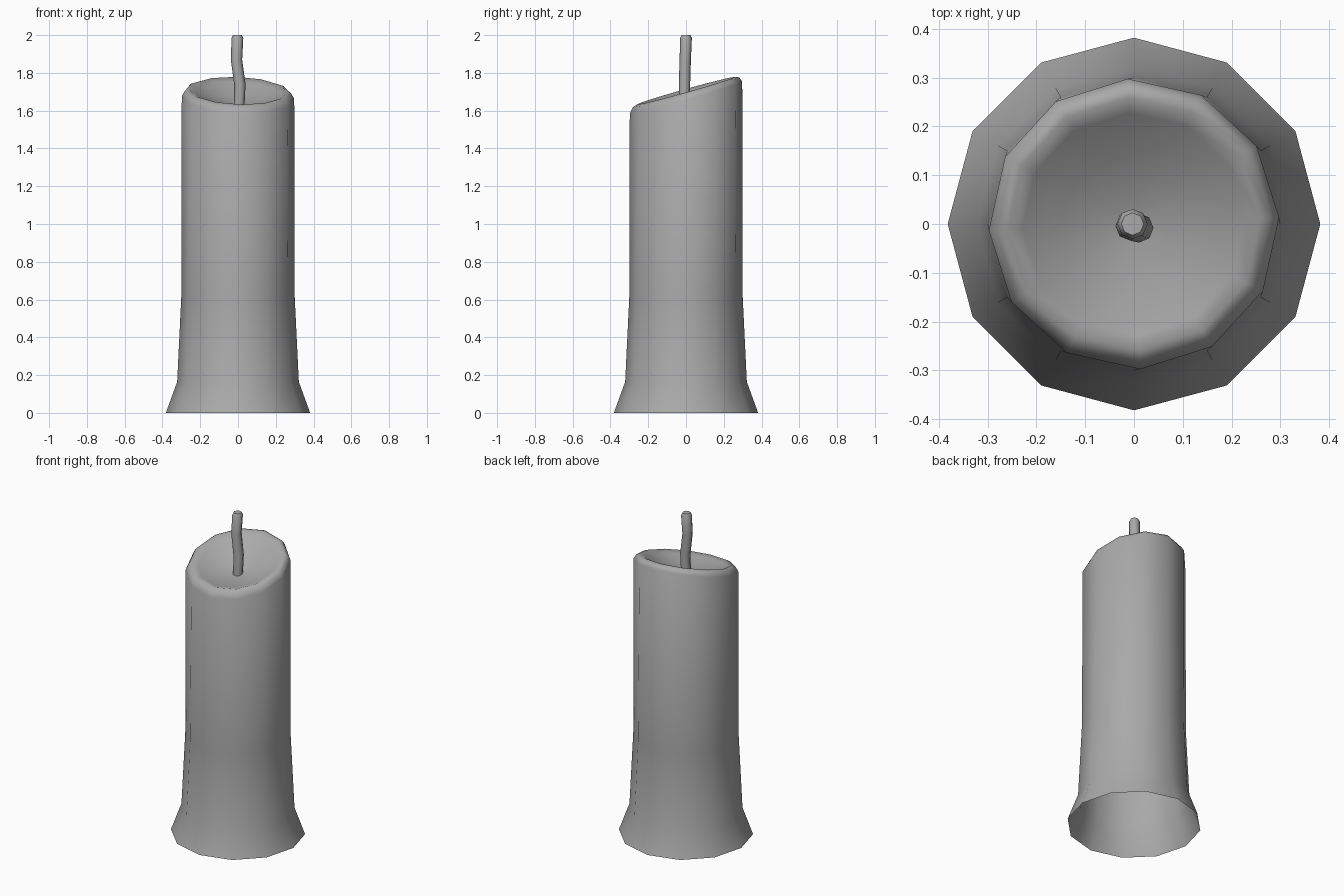
import bpy, bmesh, math

cube = bpy.data.objects.get("Cube")
if cube:
    bpy.data.objects.remove(cube, do_unlink=True)

# one plain grey for wax and wick
grey = bpy.data.materials.new("grey_wax")
grey.use_nodes = True
grey.diffuse_color = (0.4, 0.4, 0.4, 1)
grey.node_tree.nodes["Principled BSDF"].inputs["Base Color"].default_value = (0.4, 0.4, 0.4, 1)


def loft(name, rings, sides, cap_start=False, cap_end=False, smooth=60):
    """Skin rings of (x, y, z, radius, tilt 0..1, twist in degrees)."""
    bm = bmesh.new()
    loops = []
    for cx, cy, cz, r, tilt, twist in rings:
        loop = []
        for i in range(sides):
            a = math.tau * i / sides + math.radians(twist)
            x, y = cx + r * math.cos(a), cy + r * math.sin(a)
            loop.append(bm.verts.new((x, y, cz + tilt * (0.28 * y - 0.035 * x))))
        loops.append(loop)
    for low, high in zip(loops, loops[1:]):
        for i in range(sides):
            j = (i + 1) % sides
            bm.faces.new((low[i], low[j], high[j], high[i]))
    if cap_start:
        bm.faces.new(loops[0][::-1])
    if cap_end:
        bm.faces.new(loops[-1])
    mesh = bpy.data.meshes.new(name)
    bm.to_mesh(mesh)
    bm.free()
    obj = bpy.data.objects.new(name, mesh)
    bpy.context.collection.objects.link(obj)
    mesh.materials.append(grey)
    bpy.ops.object.select_all(action="DESELECT")
    obj.select_set(True)
    bpy.context.view_layer.objects.active = obj
    bpy.ops.object.shade_smooth_by_angle(angle=math.radians(smooth))
    return obj


# wax body: open flared foot, tapering wall, slanted soft rim, melted hollow
loft("candle_body", [
    (0, 0, 0, 0.382, 0, 0),
    (0, 0, 0.165, 0.322, 0, 0),
    (0, 0, 0.62, 0.3, 0, 0),
    (0, 0, 1.67, 0.298, 1, 2.5),
    (0, 0, 1.697, 0.282, 1, 2.5),
    (0, 0, 1.706, 0.26, 1, 2.5),
    (0, 0, 1.69, 0.228, 1, 2.5),
    (0, 0, 1.655, 0.15, 0.9, 2.5),
    (0, 0, 1.625, 0.04, 0.8, 2.5),
], 12, cap_end=True, smooth=80)

# bent wick with a slightly rounded tip
loft("wick", [
    (0.005, -0.008, 1.6, 0.028, 0, 0),
    (0.01, -0.008, 1.74, 0.03, 0, 0),
    (-0.008, -0.004, 1.87, 0.03, 0, 0),
    (-0.003, 0, 1.985, 0.031, 0, 0),
    (-0.003, 0, 2.0, 0.023, 0, 0),
], 8, cap_start=True, cap_end=True)
